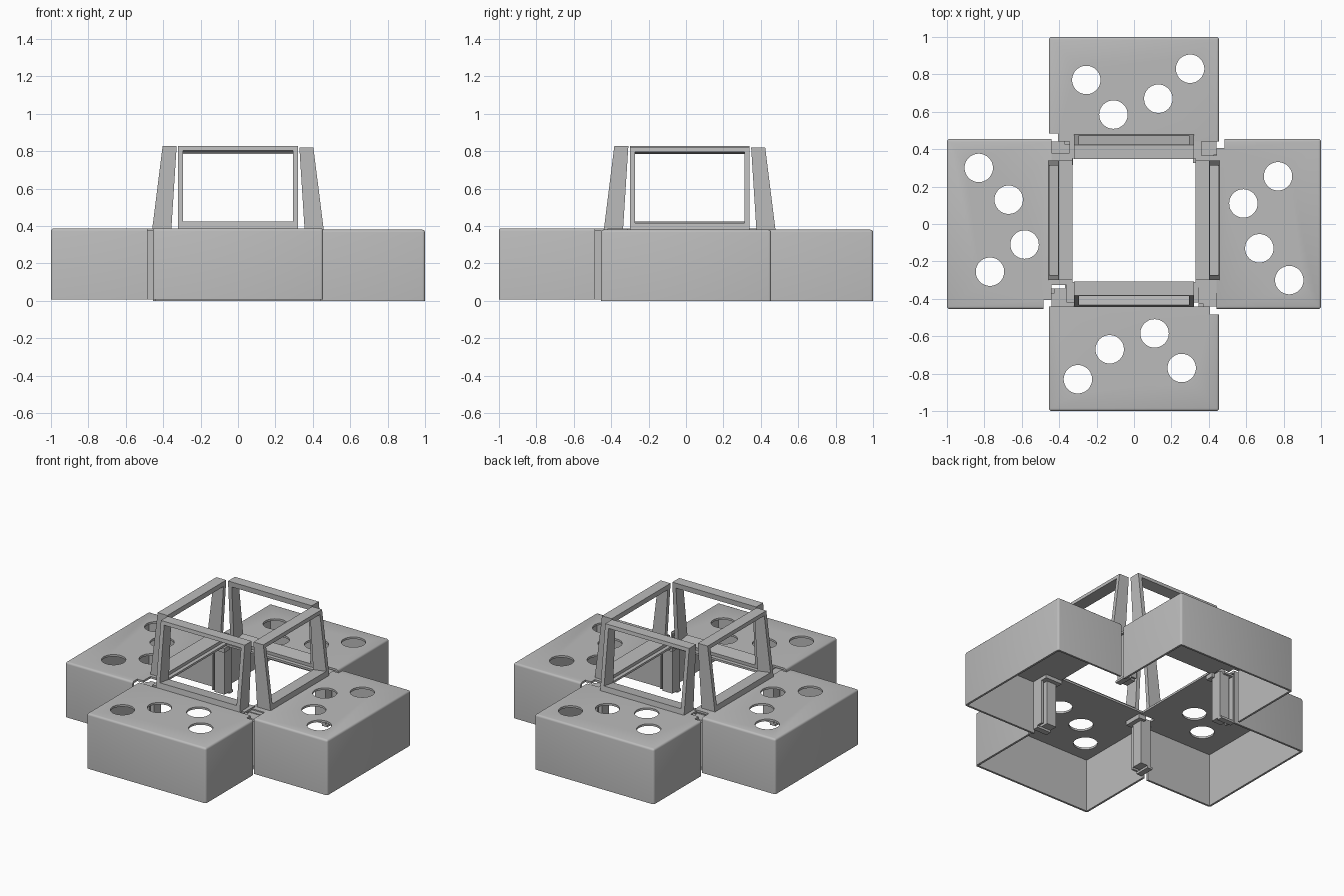
import bpy, bmesh, math
from mathutils import Matrix, Vector

old = bpy.data.objects.get("Cube")
if old:
    bpy.data.objects.remove(old, do_unlink=True)

grey = bpy.data.materials.new("plain_grey")
grey.use_nodes = True
GREY = (0.5, 0.5, 0.5, 1)
grey.diffuse_color = GREY
grey.node_tree.nodes["Principled BSDF"].inputs["Base Color"].default_value = GREY


def add_box(bm, lo, hi, matrix=Matrix()):
    lo, hi = Vector(lo), Vector(hi)
    size = Matrix.Diagonal((*(hi - lo), 1))
    return bmesh.ops.create_cube(bm, size=1, matrix=matrix @ Matrix.Translation((lo + hi) / 2) @ size)


def make(name, bm):
    bmesh.ops.recalc_face_normals(bm, faces=bm.faces)
    mesh = bpy.data.meshes.new(name)
    bm.to_mesh(mesh)
    bm.free()
    mesh.materials.append(grey)
    obj = bpy.data.objects.new(name, mesh)
    bpy.context.collection.objects.link(obj)
    return obj


def cut(obj, cutters):
    """Subtract the cutters, keep the resulting mesh and discard the helpers."""
    for c in cutters:
        c.hide_render = True
        mod = obj.modifiers.new("cut", "BOOLEAN")
        mod.operation, mod.object, mod.solver = "DIFFERENCE", c, "EXACT"
    graph = bpy.context.evaluated_depsgraph_get()
    mesh = bpy.data.meshes.new_from_object(obj.evaluated_get(graph))
    obj.modifiers.clear()
    obj.data = mesh
    for c in cutters:
        bpy.data.objects.remove(c, do_unlink=True)


W, TOP, INNER, T = 0.455, 0.38, -0.44, 0.014

# Hollow bin: rounded outer edges, open below and towards the middle
bm = bmesh.new()
add_box(bm, (-W, -1, 0), (W, INNER, TOP))
rounded = [e for e in bm.edges
           if all(v.co.z > 0.1 for v in e.verts) and not all(v.co.y > -0.5 for v in e.verts)
           or all(v.co.y < -0.9 for v in e.verts) and abs(e.verts[0].co.x - e.verts[1].co.x) < 0.1]
bmesh.ops.bevel(bm, geom=rounded, offset=0.014, segments=3, profile=0.5, affect="EDGES")
bin_shell = make("bin_shell", bm)

bm = bmesh.new()
add_box(bm, (T - W, T - 1, -0.1), (W - T, 0, TOP - T))
hollow = make("hollow_cutter", bm)
bm = bmesh.new()
for x, y in ((-0.3, -0.83), (-0.13, -0.67), (0.11, -0.585), (0.255, -0.77)):
    bmesh.ops.create_cone(bm, cap_ends=True, segments=48, radius1=0.076, radius2=0.076,
                          depth=0.2, matrix=Matrix.Translation((x, y, TOP)))
holes = make("hole_cutter", bm)
bm = bmesh.new()
add_box(bm, (0.405, -0.485, -0.1), (0.5, -0.4, 0.5))
notch = make("notch_cutter", bm)
cut(bin_shell, [hollow, holes, notch])

# Ledge carrying the frame
bm = bmesh.new()
add_box(bm, (-0.36, INNER, TOP - T), (0.345, -0.33, TOP))
ledge = make("ledge", bm)

# Tapered leaning window frame
bm = bmesh.new()
profile = [(-0.46, TOP - T), (-0.357, TOP - T), (-0.328, 0.82), (-0.403, 0.82)]
face = bm.faces.new([bm.verts.new((-0.32, y, z)) for y, z in profile])
side = bmesh.ops.extrude_face_region(bm, geom=[face])
bmesh.ops.translate(bm, vec=(0.64, 0, 0),
                    verts=[v for v in side["geom"] if isinstance(v, bmesh.types.BMVert)])
frame = make("window_frame", bm)
bm = bmesh.new()
lean = Matrix.Translation((0, -0.41, 0.603)) @ Matrix.Rotation(math.radians(-8), 4, "X")
add_box(bm, (-0.293, -0.3, -0.191), (0.293, 0.3, 0.191), lean)
cut(frame, [make("window_cutter", bm)])

# Corner post with guide rail, hook and foot
bm = bmesh.new()
for lo, hi in (((0.345, -0.425, 0.03), (0.42, -0.345, 0.36)),
               ((0.438, -0.44, 0.03), (0.452, -0.36, 0.36)),
               ((0.325, -0.37, 0.335), (0.452, -0.315, 0.365)),
               ((0.37, -0.44, 0.345), (0.452, -0.37, 0.36)),
               ((0.345, -0.44, 0.015), (0.452, -0.4, 0.03))):
    add_box(bm, lo, hi)
post = make("corner_post", bm)

# Repeat the module around the centre
sides = (("front", 0.007), ("left", 0), ("back", 0), ("right", 0.007))
for part in (bin_shell, ledge, frame, post):
    base = part.name
    for i, (label, lift) in enumerate(sides):
        obj = part if i == 0 else part.copy()
        if i:
            bpy.context.collection.objects.link(obj)
        obj.name = label + "_" + base
        obj.rotation_euler.z = i * math.pi / 2
        obj.location.z = lift
        if i == 0 and part in (ledge, frame):
            obj.location.y = 0.02

# Smooth the rounded edges and hole walls, keep corners sharp
bpy.ops.object.select_all(action="DESELECT")
bin_shell.select_set(True)
bpy.context.view_layer.objects.active = bin_shell
bpy.ops.object.shade_smooth_by_angle(angle=math.radians(35))
